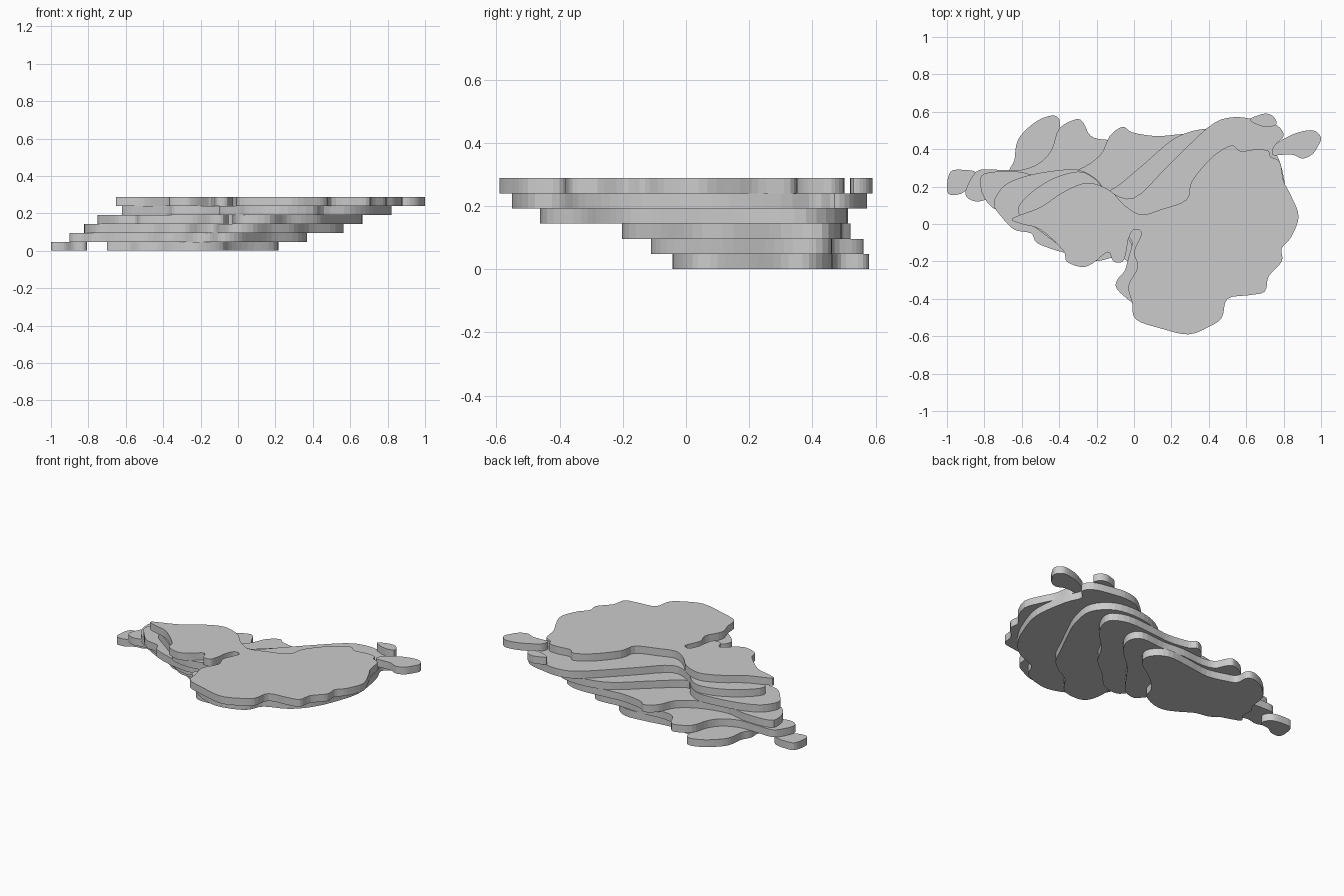
import bpy
import bmesh
from mathutils import Vector
from mathutils.geometry import interpolate_bezier

default_cube = bpy.data.objects.get("Cube")
if default_cube:
    bpy.data.objects.remove(default_cube, do_unlink=True)

THICKNESS = 0.048

stone = bpy.data.materials.new("plain grey")
stone.use_nodes = True
grey = (0.6, 0.6, 0.6, 1.0)
stone.diffuse_color = grey
stone.node_tree.nodes["Principled BSDF"].inputs["Base Color"].default_value = grey


def smooth_outline(points, steps):
    """Closed flowing curve through points given in hundredths of a unit."""
    knots = [Vector((x / 100, y / 100, 0)) for x, y in points]
    count = len(knots)
    outline = []
    for i, start in enumerate(knots):
        end = knots[(i + 1) % count]
        before = knots[i - 1]
        after = knots[(i + 2) % count]
        handle_out = start + (end - before) / 6
        handle_in = end - (after - start) / 6
        outline += interpolate_bezier(start, handle_out, handle_in, end, steps + 1)[:-1]
    return outline


def slab(name, level, points, steps=4):
    """Flat plate with an irregular rim, resting on the given level."""
    bm = bmesh.new()
    lift = Vector((0, 0, level * THICKNESS))
    verts = [bm.verts.new(p + lift) for p in smooth_outline(points, steps)]
    base = bm.faces.new(verts)
    base.normal_update()
    extruded = bmesh.ops.extrude_face_region(bm, geom=[base], use_keep_orig=True)
    top = [v for v in extruded["geom"] if isinstance(v, bmesh.types.BMVert)]
    bmesh.ops.translate(bm, verts=top, vec=(0, 0, THICKNESS))
    bmesh.ops.recalc_face_normals(bm, faces=bm.faces)
    bmesh.ops.triangulate(bm, faces=[f for f in bm.faces if len(f.verts) > 4])
    mesh = bpy.data.meshes.new(name)
    bm.to_mesh(mesh)
    bm.free()
    mesh.materials.append(stone)
    obj = bpy.data.objects.new(name, mesh)
    bpy.context.collection.objects.link(obj)
    return obj


# Lowest terrace and its detached tip
slab("terrace_lowest", 0, [
    (-70, 16), (-67, 21), (-67, 28), (-64, 34), (-63, 42), (-60, 48), (-52, 55),
    (-44, 58), (-40, 56), (-39, 49), (-33, 46), (-20, 43), (-4, 45), (12, 46),
    (21, 39), (19, 30), (5, 20), (-5, 10), (-8, 2), (-17, -3), (-26, -4),
    (-35, 0), (-43, 5), (-52, 7), (-58, 11), (-64, 13)])
slab("tip_lowest", 0, [
    (-100, 21), (-98, 28), (-92, 29), (-85, 28), (-81, 24), (-82, 20),
    (-88, 19), (-93, 16), (-99, 16)])

# Second terrace
slab("terrace_second", 1, [
    (-90, 18), (-86, 26), (-82, 29), (-73, 29), (-60, 29), (-50, 33), (-44, 40),
    (-40, 51), (-31, 56), (-27, 54), (-23, 47), (-14, 45), (0, 46), (15, 45),
    (32, 46), (37, 39), (32, 28), (18, 15), (8, 2), (0, -8), (-9, -11),
    (-15, -5), (-22, -3), (-30, -5), (-38, -5), (-48, 1), (-57, 4), (-66, 8),
    (-76, 13), (-84, 12), (-89, 14)])

# Third terrace
slab("terrace_third", 2, [
    (-82, 20), (-80, 27), (-62, 28), (-48, 25), (-30, 29), (-18, 37), (-13, 47),
    (-6, 52), (-1, 49), (12, 47), (25, 48), (45, 49), (56, 43), (52, 30),
    (38, 15), (30, 2), (18, -8), (8, -18), (-3, -20), (-9, -14), (-13, -7),
    (-20, -8), (-28, -12), (-37, -10), (-45, -5), (-54, -2), (-62, 2),
    (-70, 6), (-76, 9), (-80, 14)])

# Fourth terrace
slab("terrace_fourth", 3, [
    (-75, 11), (-70, 20), (-60, 25), (-46, 28), (-30, 29), (-20, 24), (-13, 18),
    (4, 31), (22, 46), (39, 51), (56, 49), (66, 38), (64, 22), (58, 8),
    (50, -8), (44, -20), (36, -27), (26, -33), (17, -44), (5, -46), (-1, -42),
    (-3, -32), (-2, -22), (-1, -12), (-5, -7), (-8, -13), (-15, -14),
    (-24, -17), (-34, -16), (-42, -14), (-52, -10), (-55, -5), (-64, -3),
    (-71, 4)])

# Fifth terrace
slab("terrace_fifth", 4, [
    (-62, 6), (-57, 15), (-44, 24), (-30, 28), (-22, 25), (-14, 18), (0, 14),
    (18, 31), (40, 52), (52, 57), (64, 56), (76, 53), (80, 47), (75, 41),
    (79, 30), (82, 8), (77, -10), (70, -24), (60, -34), (46, -40), (40, -50),
    (22, -55), (6, -49), (0, -43), (-9, -35), (-9, -30), (-5, -25), (-3, -18),
    (-1, -10), (-4, -7), (-6, -15), (-12, -18), (-22, -20), (-34, -18),
    (-38, -13), (-50, -4)])

# Broad top plate with its side lobe, notch and scalloped rim
slab("top_plate", 5, [
    (-65, 3), (-50, 9), (-38, 17), (-25, 22), (-13, 18), (-5, 10), (4, 5),
    (15, 8), (28, 13), (31, 23), (42, 36), (52, 42), (57, 39), (66, 40),
    (72, 39), (73, 36), (78, 33), (80, 23), (84, 15), (88, 4), (84, -7),
    (79, -13), (79, -20), (72, -28), (70, -36), (62, -38), (50, -40), (47, -50),
    (40, -55), (29, -59), (15, -56), (1, -51), (-1, -42), (-3, -33), (2, -23),
    (0, -15), (4, -5), (0, -3), (-3, -8), (-4, -14), (-6, -20), (-11, -20),
    (-14, -15), (-22, -21), (-28, -23), (-36, -20), (-38, -14), (-50, -3),
    (-60, 0)])

# Detached tips beside the top plate
slab("tip_side", 5, [
    (100, 46), (96, 50), (88, 49), (81, 46), (75, 42), (74, 37), (79, 37),
    (85, 37), (90, 35), (95, 37), (98, 41)])
slab("tip_back", 5, [
    (62, 56), (66, 58), (71, 59), (75, 57), (76, 53), (70, 52), (64, 54)])
